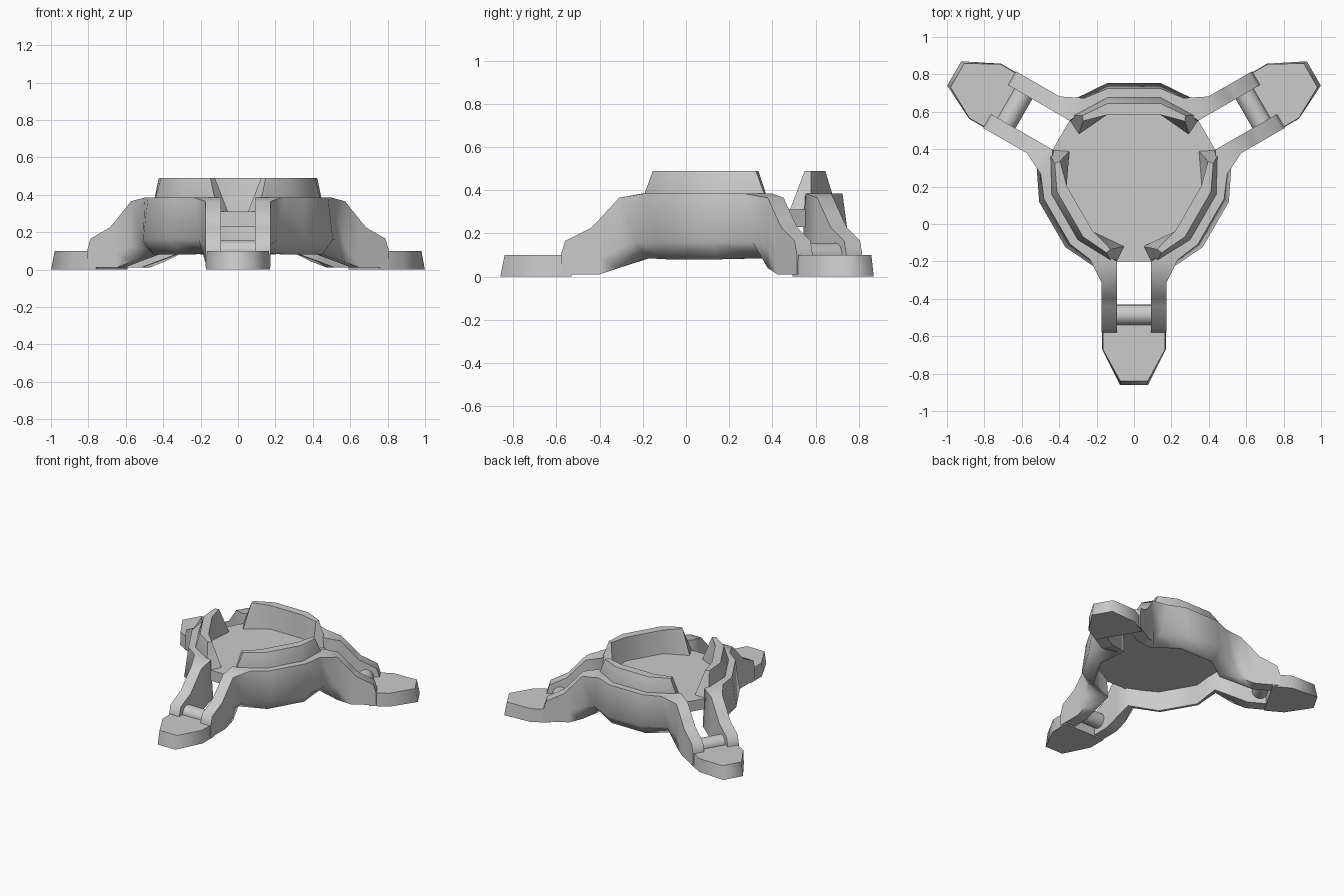
import bpy, bmesh, math
from mathutils import Vector, Matrix

cube = bpy.data.objects.get("Cube")
if cube:
    bpy.data.objects.remove(cube)

CENTER = Matrix.Translation((0, 0.25, 0))
TURNS = [("back", 0), ("left", -120), ("right", 120)]

grey = bpy.data.materials.new("plain grey")
grey.use_nodes = True
grey.diffuse_color = (0.6, 0.6, 0.6, 1)
grey.node_tree.nodes["Principled BSDF"].inputs["Base Color"].default_value = (0.6, 0.6, 0.6, 1)


def spin(deg):
    return Matrix.Rotation(math.radians(deg), 4, "Z")


def loft(name, sections, turn=0, angle=64):
    """Skin a row of equal sections, cap both ends and place round the centre."""
    bm = bmesh.new()
    rows = [[bm.verts.new(p) for p in s] for s in sections]
    n = len(rows[0])
    for a, b in zip(rows, rows[1:]):
        for i in range(n):
            j = (i + 1) % n
            bm.faces.new((a[i], a[j], b[j], b[i]))
    bm.faces.new(rows[0])
    bm.faces.new(rows[-1])
    bmesh.ops.recalc_face_normals(bm, faces=bm.faces)
    bm.transform(CENTER @ spin(turn))
    mesh = bpy.data.meshes.new(name)
    bm.to_mesh(mesh)
    bm.free()
    mesh.materials.append(grey)
    ob = bpy.data.objects.new(name, mesh)
    bpy.context.collection.objects.link(ob)
    bpy.ops.object.select_all(action="DESELECT")
    ob.select_set(True)
    bpy.context.view_layer.objects.active = ob
    bpy.ops.object.shade_smooth_by_angle(angle=math.radians(angle))


def mirrored(half):
    """Continue the half row of sections across x = 0."""
    return half + [[(-x, y, z) for x, y, z in s] for s in reversed(half)]


def from_leg(*points):
    """Bring points beside the front leg to the end of the back wall."""
    return [tuple(spin(120) @ Vector(p)) for p in points]


# Wall sections run inner top, outer top, outer low, chamfer low, inner low
IN, OUT = 0.09, 0.175
rail = [(-0.83, 0.10, 0.05, 0.01), (-0.81, 0.165, 0.06, 0.01),
        (-0.69, 0.225, 0.08, 0.01), (-0.65, 0.267, 0.09, 0.01),
        (-0.56, 0.365, 0.13, 0.04)]
wall = [from_leg((IN, y, top), (OUT, y, top), (OUT, y, mid), (OUT, y, low), (IN, y, low))
        for y, top, mid, low in rail]
wall.append(from_leg((IN, -0.45, 0.385), (0.235, -0.44, 0.385), (0.21, -0.48, 0.16),
                     (0.13, -0.43, 0.085), (IN, -0.42, 0.085)))
wall.append([(0.14, 0.425, 0.385), (0.14, 0.475, 0.385), (0.14, 0.505, 0.16),
             (0.14, 0.44, 0.08), (0.14, 0.42, 0.08)])

# Raised rim sections run inner low, inner top, outer top, outer step, outer low
rim = [
    [(0.295, 0.228, 0.30), (0.272, 0.30, 0.49), (0.275, 0.33, 0.49),
     (0.32, 0.33, 0.385), (0.345, 0.303, 0.30)],
    [(0.14, 0.335, 0.30), (0.14, 0.335, 0.49), (0.14, 0.395, 0.49),
     (0.14, 0.427, 0.385), (0.14, 0.427, 0.30)],
]

# Foot outline, from the heel round the toe
foot_half = [(0.17, -0.78), (0.17, -0.92), (0.075, -1.11)]
foot_plan = foot_half + [(-x, y) for x, y in reversed(foot_half)]


def foot_level(z, pull):
    return [(x * (1 - pull), y + (pull if y < -1 else 0), z) for x, y in foot_plan]


for side, turn in TURNS:
    loft(side + "_wall_and_rails", mirrored(wall), turn)
    loft(side + "_raised_rim", mirrored(rim), turn, 50)

for side, turn in [("front", 0), ("back_left", 120), ("back_right", -120)]:
    loft(side + "_foot", [foot_level(0, 0), foot_level(0.10, 0.02)], turn)
    # Hinge pin lying between the two rails
    ring = [(math.cos(a) * 0.055 - 0.735, math.sin(a) * 0.055 + 0.10)
            for a in (math.tau * i / 16 for i in range(16))]
    loft(side + "_hinge_pin", [[(x, y, z) for y, z in ring] for x in (-0.1, 0.1)], turn)

# Floor slab hung between the walls, open underneath
plan = []
for turn in (0, 120, 240):
    for p in ((-0.09, -0.45), (0.09, -0.45), (0.295, -0.335), (0.435, -0.09)):
        plan.append(spin(turn) @ Vector((*p, 0)))
loft("floor_slab", [[(p.x, p.y, z) for p in plan] for z in (0.23, 0.31)], 0, 25)
